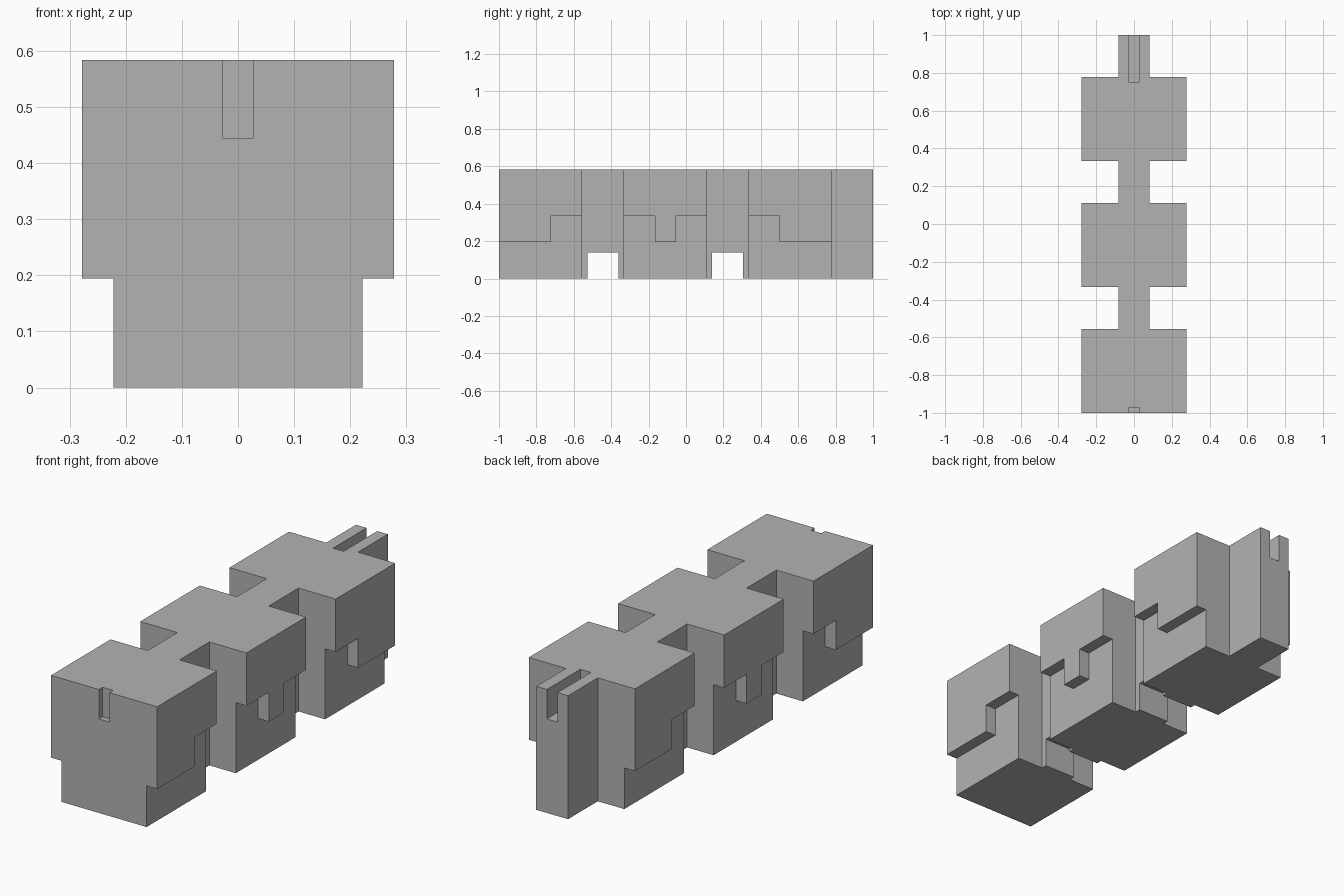
import bpy
import bmesh
from mathutils import Vector

U = 1 / 36  # design grid: every size is a whole number of these units

if "Cube" in bpy.data.objects:
    bpy.data.objects.remove(bpy.data.objects["Cube"], do_unlink=True)

grey = bpy.data.materials.new("plain grey")
grey.use_nodes = True
grey.diffuse_color = (0.45, 0.45, 0.45, 1)
grey.node_tree.nodes["Principled BSDF"].inputs["Base Color"].default_value = grey.diffuse_color


def prism(name, points, sweep):
    """Extrude a closed outline, given in grid units, along a sweep vector."""
    bm = bmesh.new()
    face = bm.faces.new([bm.verts.new(Vector(p) * U) for p in points])
    moved = bmesh.ops.extrude_face_region(bm, geom=[face])["geom"]
    verts = [v for v in moved if isinstance(v, bmesh.types.BMVert)]
    bmesh.ops.translate(bm, verts=verts, vec=Vector(sweep) * U)
    bmesh.ops.recalc_face_normals(bm, faces=bm.faces)
    mesh = bpy.data.meshes.new(name)
    bm.to_mesh(mesh)
    bm.free()
    mesh.materials.append(grey)
    obj = bpy.data.objects.new(name, mesh)
    bpy.context.collection.objects.link(obj)
    return obj


def box(name, x0, x1, y0, y1, z0, z1):
    outline = [(x0, y0, z0), (x1, y0, z0), (x1, y1, z0), (x0, y1, z0)]
    return prism(name, outline, (0, 0, z1 - z0))


def cut(target, cutter):
    """Subtract the cutter from the target, then discard it."""
    cutter.hide_render = True
    mod = target.modifiers.new("cut", "BOOLEAN")
    mod.operation = "DIFFERENCE"
    mod.solver = "EXACT"
    mod.object = cutter
    bpy.context.view_layer.objects.active = target
    bpy.ops.object.modifier_apply(modifier=mod.name)
    bpy.data.objects.remove(cutter, do_unlink=True)


# Body: three wide blocks joined by a narrow spine that ends in a rear stub
WIDE, SPINE, TOP = 10, 3, 21
half = [(SPINE, 36)]
for start, end in ((12, 28), (-12, 4), (-36, -20)):
    half += [(SPINE, end), (WIDE, end), (WIDE, start), (SPINE, start)]
half.pop()  # the front block is flush with the end of the spine
plan = half + [(-x, y) for x, y in reversed(half)]
body = prism("linked_block_body", [(x, y, 0) for x, y in plan], (0, 0, TOP))

# Stepped undercut along both sides, taller near the gaps between blocks
LOW, HIGH = 7, 12
steps = [(-40, LOW), (-26, LOW), (-26, HIGH), (-6, HIGH), (-6, LOW), (-2, LOW),
         (-2, HIGH), (18, HIGH), (18, LOW), (40, LOW), (40, -4), (-40, -4)]
for side in (-1, 1):
    cut(body, prism("side_undercut", [(side * 8, y, z) for y, z in steps], (side * 6, 0, 0)))

# Square tunnels under the spine links
for y in (-19, 5):
    cut(body, box("link_tunnel", -6, 6, y, y + 6, -4, 5))

# Shallow front notch and long rear slot
for y0, y1 in ((-40, -35), (27, 40)):
    cut(body, box("end_slot", -1, 1, y0, y1, 16, TOP + 4))

body.select_set(True)
bpy.context.view_layer.objects.active = body
